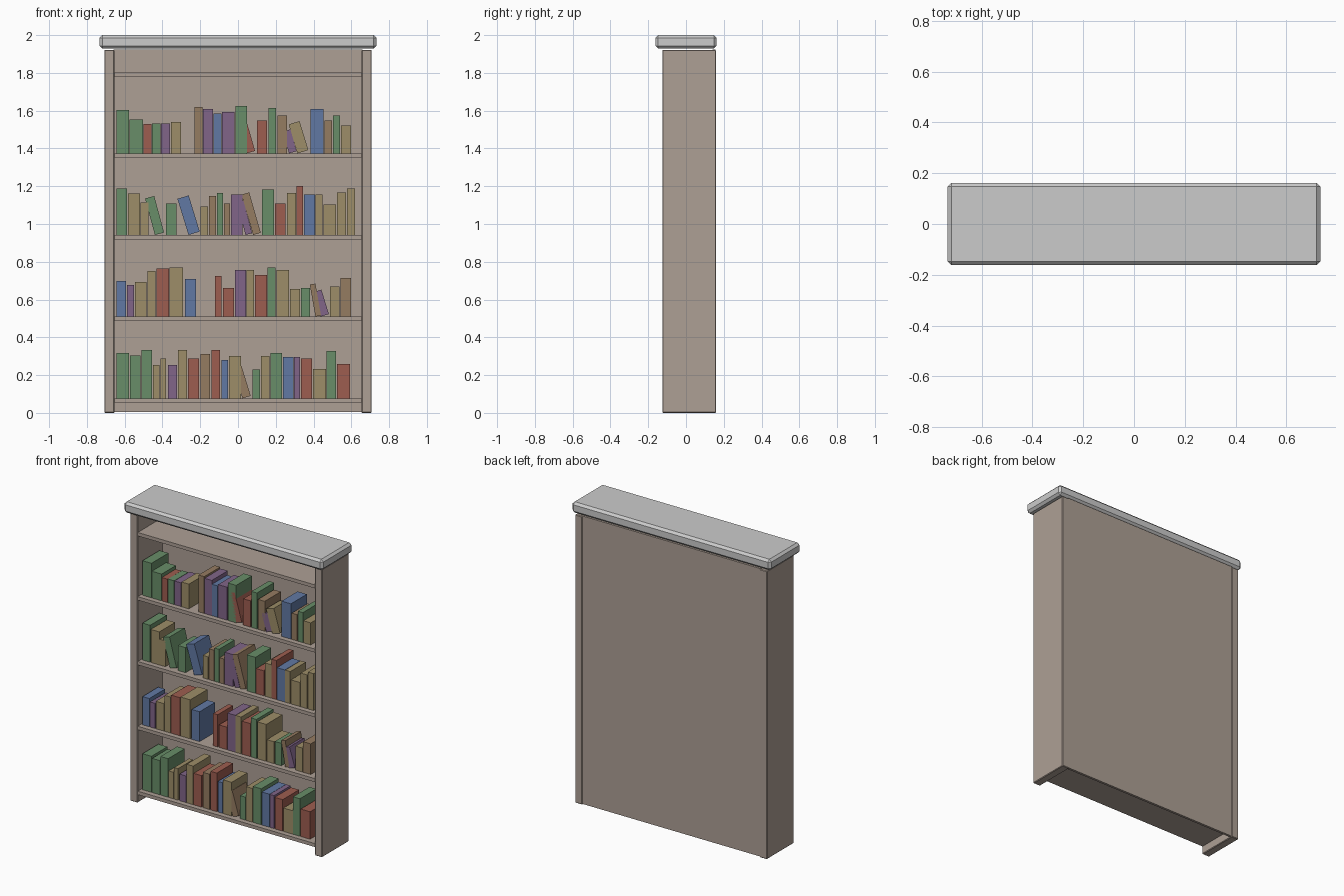
import bpy, bmesh, math, random
from mathutils import Matrix, Vector

random.seed(4)


def material(name, rgb):
    m = bpy.data.materials.new(name)
    m.diffuse_color = (*rgb, 1)
    return m


wood = material("wood", (0.42, 0.35, 0.30))
COVERS = {
    "G": material("green_cover", (0.14, 0.27, 0.14)),
    "R": material("red_cover", (0.34, 0.11, 0.08)),
    "B": material("blue_cover", (0.12, 0.19, 0.37)),
    "P": material("purple_cover", (0.22, 0.13, 0.25)),
    "Y": material("tan_cover", (0.34, 0.27, 0.14)),
    "N": material("brown_cover", (0.30, 0.20, 0.12)),
}


def box(name, lo, hi, mat=None, bevel=0, at=(0, 0, 0)):
    """Box between two corners, with an optional one-step chamfer."""
    lo, hi = Vector(lo), Vector(hi)
    bm = bmesh.new()
    bmesh.ops.create_cube(bm, size=1, matrix=Matrix.Translation((lo + hi) / 2)
                          @ Matrix.Diagonal((*(hi - lo), 1)))
    if bevel:
        bmesh.ops.bevel(bm, geom=bm.edges[:], offset=bevel, segments=1, affect='EDGES')
    mesh = bpy.data.meshes.new(name)
    bm.to_mesh(mesh)
    bm.free()
    ob = bpy.data.objects.new(name, mesh)
    ob.location = at
    if mat:
        mesh.materials.append(mat)
    bpy.context.collection.objects.link(ob)
    return ob


# Case: top slab, two sides, back
box("top_slab", (-0.733, -0.162, 1.928), (0.733, 0.162, 2.0), None, 0.015)
for side, x in (("left", -0.681), ("right", 0.681)):
    box(side + "_side", (x - 0.027, -0.125, 0), (x + 0.027, 0.159, 1.922), wood, 0.004)
box("back_panel", (-0.66, 0.14, 0.005), (0.66, 0.156, 1.925), wood)

# Shelves
SHELF_TOPS = [0.077, 0.51, 0.942, 1.374, 1.802]
for i, z in enumerate(SHELF_TOPS):
    box(f"shelf_{i + 1}", (-0.67, -0.122, z - 0.023), (0.67, 0.15, z), wood)


def fill_shelf(index, books):
    """Each book: cover, left x, width, height, optional lean to the left in degrees."""
    for n, (cover, x, w, h, *lean) in enumerate(books):
        depth = 0.12 + 0.22 * h + random.uniform(-0.01, 0.01)
        ob = box(f"book_{index + 1}_{n + 1}", (0, 0, 0), (w, depth, h), COVERS[cover],
                 at=(x, -0.088, SHELF_TOPS[index]))
        if lean:
            ob.rotation_euler.y = -math.radians(lean[0])


# Books, bottom shelf upwards
fill_shelf(0, [
    ("G", -.643, .066, .24), ("G", -.571, .056, .228), ("G", -.51, .056, .257),
    ("Y", -.45, .034, .177), ("Y", -.41, .029, .21), ("P", -.37, .048, .177),
    ("Y", -.317, .048, .257), ("R", -.265, .058, .21), ("N", -.198, .05, .235),
    ("R", -.14, .045, .257), ("B", -.087, .034, .204), ("Y", -.048, .063, .225),
    ("N", .024, .045, .165, 17), ("G", .077, .04, .153), ("Y", .122, .045, .225),
    ("G", .172, .061, .24), ("B", .238, .056, .22), ("P", .296, .032, .22),
    ("R", .333, .058, .21), ("Y", .397, .069, .156), ("G", .468, .05, .25),
    ("R", .524, .069, .183)])
fill_shelf(1, [
    ("B", -.643, .05, .188), ("P", -.587, .037, .167), ("Y", -.545, .061, .183),
    ("Y", -.479, .042, .24), ("R", -.431, .066, .254), ("Y", -.362, .071, .26),
    ("B", -.28, .058, .199), ("R", -.122, .034, .215), ("R", -.079, .058, .15),
    ("P", -.016, .058, .246), ("Y", .045, .04, .246), ("R", .09, .063, .22),
    ("G", .156, .042, .26), ("Y", .204, .066, .246), ("Y", .275, .053, .146),
    ("G", .333, .048, .15), ("N", .41, .03, .172, 10), ("P", .438, .045, .135, 17),
    ("Y", .487, .05, .16), ("N", .542, .056, .204)])
fill_shelf(2, [
    ("G", -.643, .056, .246), ("Y", -.582, .063, .22), ("Y", -.516, .042, .172),
    ("G", -.44, .05, .2, 15), ("G", -.381, .056, .167), ("B", -.262, .062, .2, 17),
    ("Y", -.198, .04, .15), ("N", -.153, .037, .206), ("G", -.111, .032, .222),
    ("N", -.074, .032, .167), ("P", -.037, .061, .214), ("P", .04, .036, .18, 15),
    ("N", .08, .042, .222, 16), ("G", .127, .063, .24), ("R", .196, .056, .167),
    ("Y", .259, .048, .222), ("R", .31, .034, .26), ("B", .349, .058, .214),
    ("Y", .41, .037, .214), ("Y", .452, .066, .16), ("Y", .524, .048, .225),
    ("Y", .577, .042, .246)])
fill_shelf(3, [
    ("G", -.643, .066, .23), ("G", -.574, .072, .178), ("R", -.5, .042, .156),
    ("G", -.455, .045, .158), ("P", -.407, .048, .158), ("Y", -.354, .053, .165),
    ("N", -.23, .042, .245), ("P", -.185, .053, .235), ("B", -.13, .042, .21),
    ("P", -.085, .066, .22), ("G", -.013, .061, .25), ("R", .045, .047, .195, 16),
    ("R", .1, .053, .175), ("G", .161, .04, .24), ("N", .209, .05, .2),
    ("P", .27, .042, .12, 16), ("Y", .315, .06, .16, 17), ("B", .383, .069, .235),
    ("N", .458, .04, .175), ("G", .503, .037, .2), ("Y", .545, .053, .147)])
